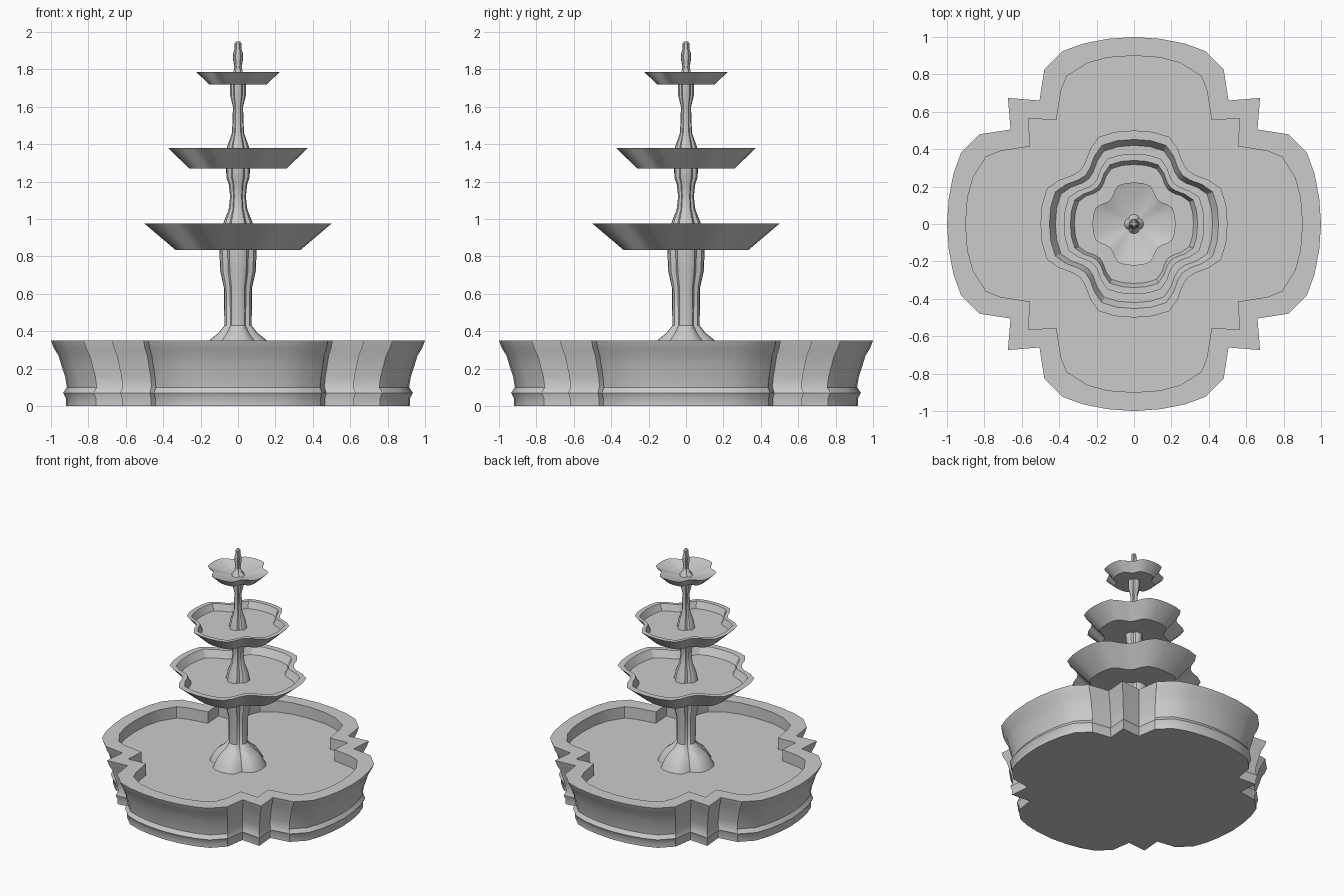
import bpy
import bmesh
import math

cube = bpy.data.objects.get("Cube")
if cube:
    bpy.data.objects.remove(cube, do_unlink=True)

stone = bpy.data.materials.new("grey stone")
stone.use_nodes = True
stone.diffuse_color = (0.6, 0.6, 0.6, 1)
stone.node_tree.nodes["Principled BSDF"].inputs["Base Color"].default_value = (0.6, 0.6, 0.6, 1)


def full_outline(octant):
    """Mirror an octant (axis to diagonal) into a closed four-lobed outline."""
    quarter = octant + [(y, x) for x, y in octant[-2:0:-1]]
    pts = []
    for turn in range(4):
        for x, y in quarter:
            for _ in range(turn):
                x, y = -y, x
            pts.append((x, y))
    return pts


def loft(name, sections, angle=30):
    """Skin a list of (outline, z, scale) sections and cap both ends."""
    bm = bmesh.new()
    rings = [[bm.verts.new((x * s, y * s, z)) for x, y in outline]
             for outline, z, s in sections]
    n = len(rings[0])
    for low, high in zip(rings, rings[1:]):
        for i in range(n):
            j = (i + 1) % n
            bm.faces.new((low[i], low[j], high[j], high[i]))
    bm.faces.new(rings[0][::-1])
    bm.faces.new(rings[-1])
    bmesh.ops.recalc_face_normals(bm, faces=bm.faces)
    mesh = bpy.data.meshes.new(name)
    bm.to_mesh(mesh)
    bm.free()
    mesh.materials.append(stone)
    obj = bpy.data.objects.new(name, mesh)
    bpy.context.collection.objects.link(obj)
    bpy.ops.object.select_all(action='DESELECT')
    obj.select_set(True)
    bpy.context.view_layer.objects.active = obj
    bpy.ops.object.shade_smooth_by_angle(angle=math.radians(angle))
    return obj


# Outlines
basin_outer = full_outline([(1, 0), (0.99, 0.14), (0.965, 0.27), (0.925, 0.38),
                            (0.825, 0.48), (0.66, 0.505), (0.674, 0.674)])
basin_inner = full_outline([(0.9, 0), (0.89, 0.14), (0.86, 0.25), (0.79, 0.36),
                            (0.715, 0.39), (0.555, 0.415), (0.565, 0.565)])
bowl_outline = full_outline([(1, 0), (0.985, 0.2), (0.93, 0.38), (0.8, 0.47),
                             (0.66, 0.52), (0.575, 0.575)])
fluted = full_outline([(1, 0), (0.96, 0.28), (0.84, 0.46), (0.56, 0.56)])

# Ground basin: moulded outer wall, flat rim, sunken floor
outer_wall = [(0, 0.92), (0.04, 0.92), (0.07, 0.935), (0.1, 0.915), (0.16, 0.925),
              (0.22, 0.945), (0.27, 0.96), (0.31, 0.985), (0.35, 1)]
loft("ground_basin", [(basin_outer, z, s) for z, s in outer_wall]
     + [(basin_inner, 0.35, 1), (basin_inner, 0.26, 1)])

# Tiered bowls: (z, radius) from underside over the rim to the inner floor
bowls = {
    "lower_bowl": [(0.835, 0.335), (0.975, 0.5), (0.975, 0.452), (0.92, 0.42)],
    "middle_bowl": [(1.27, 0.26), (1.38, 0.375), (1.38, 0.34), (1.33, 0.318)],
    "upper_bowl": [(1.72, 0.155), (1.785, 0.222), (1.775, 0.19), (1.745, 0.06)],
}
for name, profile in bowls.items():
    loft(name, [(bowl_outline, z, r) for z, r in profile])

# Fluted columns between the tiers, and the spout on top
columns = {
    "lower_column": [(0.26, 0.21), (0.3, 0.19), (0.35, 0.155), (0.39, 0.105),
                     (0.43, 0.073), (0.63, 0.075), (0.72, 0.095), (0.84, 0.1)],
    "middle_column": [(0.915, 0.09), (0.98, 0.078), (1.05, 0.05), (1.12, 0.042),
                      (1.19, 0.05), (1.22, 0.062), (1.275, 0.064)],
    "upper_column": [(1.325, 0.068), (1.39, 0.057), (1.46, 0.032), (1.6, 0.027),
                     (1.66, 0.042), (1.725, 0.043)],
    "spout": [(1.74, 0.055), (1.77, 0.03), (1.81, 0.019), (1.86, 0.028),
              (1.89, 0.025), (1.91, 0.018), (1.94, 0.018), (1.95, 0.01)],
}
for name, profile in columns.items():
    loft(name, [(fluted, z, r) for z, r in profile], 35)
